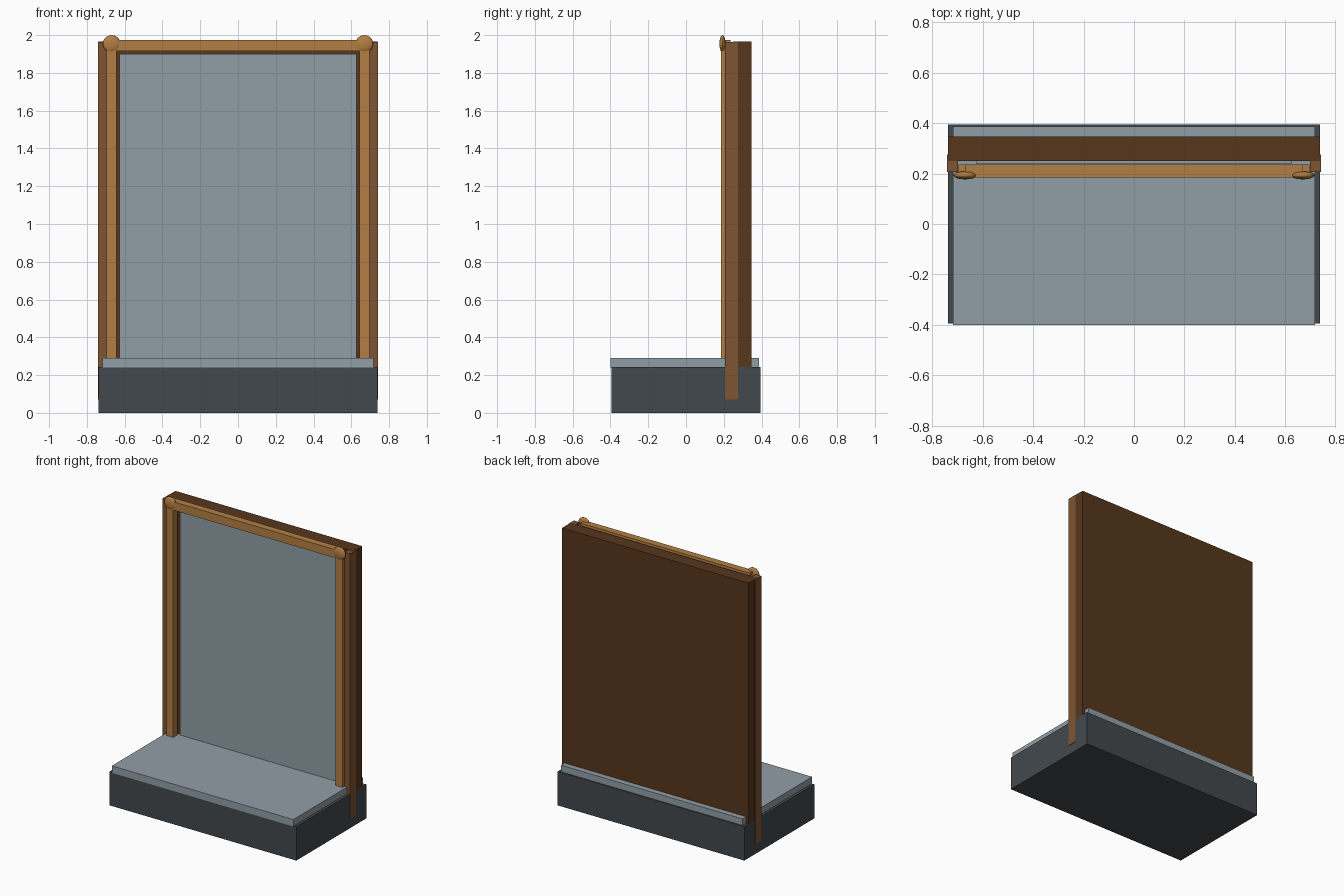
import bpy

old = bpy.data.objects.get("Cube")
if old:
    bpy.data.objects.remove(old, do_unlink=True)


def material(name, rgb):
    mat = bpy.data.materials.new(name)
    mat.use_nodes = True
    colour = tuple((c / 255) ** 2.2 for c in rgb) + (1,)
    mat.diffuse_color = colour
    mat.node_tree.nodes["Principled BSDF"].inputs["Base Color"].default_value = colour
    return mat


charcoal = material("charcoal", (68, 74, 78))
grey = material("blue grey", (144, 157, 165))
dark_wood = material("dark wood", (88, 58, 35))
mid_wood = material("mid wood", (125, 85, 53))
light_wood = material("light wood", (178, 126, 69))


def box(name, x, y, z, mat):
    """Box spanning the given (low, high) ranges."""
    spans = (x, y, z)
    bpy.ops.mesh.primitive_cube_add(size=1, location=[(a + b) / 2 for a, b in spans])
    ob = bpy.context.object
    ob.name = name
    ob.scale = [b - a for a, b in spans]
    bpy.ops.object.transform_apply(location=False, rotation=False, scale=True)
    ob.data.materials.append(mat)
    return ob


# Plinth and the slab on it
box("base", (-0.738, 0.738), (-0.395, 0.395), (0, 0.243), charcoal)
box("slab", (-0.718, 0.718), (-0.4, 0.387), (0.24, 0.29), grey)

# Upright board and its face panel
box("back_board", (-0.738, 0.738), (0.25, 0.347), (0.243, 1.965), dark_wood)
box("face_panel", (-0.627, 0.627), (0.24, 0.252), (0.28, 1.9), grey)

# Top rail
box("top_rail", (-0.67, 0.67), (0.185, 0.235), (1.915, 1.975), light_wood)

for side, s in (("left", 1), ("right", -1)):
    # Outer post runs down the side of the base
    box(side + "_side_post", sorted((s * 0.697, s * 0.741)), (0.207, 0.276),
        (0.07, 1.964), mid_wood)
    # Inner trim post
    box(side + "_trim_post", sorted((s * 0.642, s * 0.696)), (0.185, 0.235),
        (0.285, 1.95), light_wood)
    # Flattened corner knob
    bpy.ops.mesh.primitive_uv_sphere_add(segments=24, ring_count=12, radius=1,
                                         location=(s * 0.669, 0.193, 1.954))
    knob = bpy.context.object
    knob.name = side + "_corner_knob"
    knob.scale = (0.047, 0.016, 0.046)
    bpy.ops.object.transform_apply(location=False, rotation=False, scale=True)
    knob.data.materials.append(light_wood)
    bpy.ops.object.shade_smooth_by_angle()
